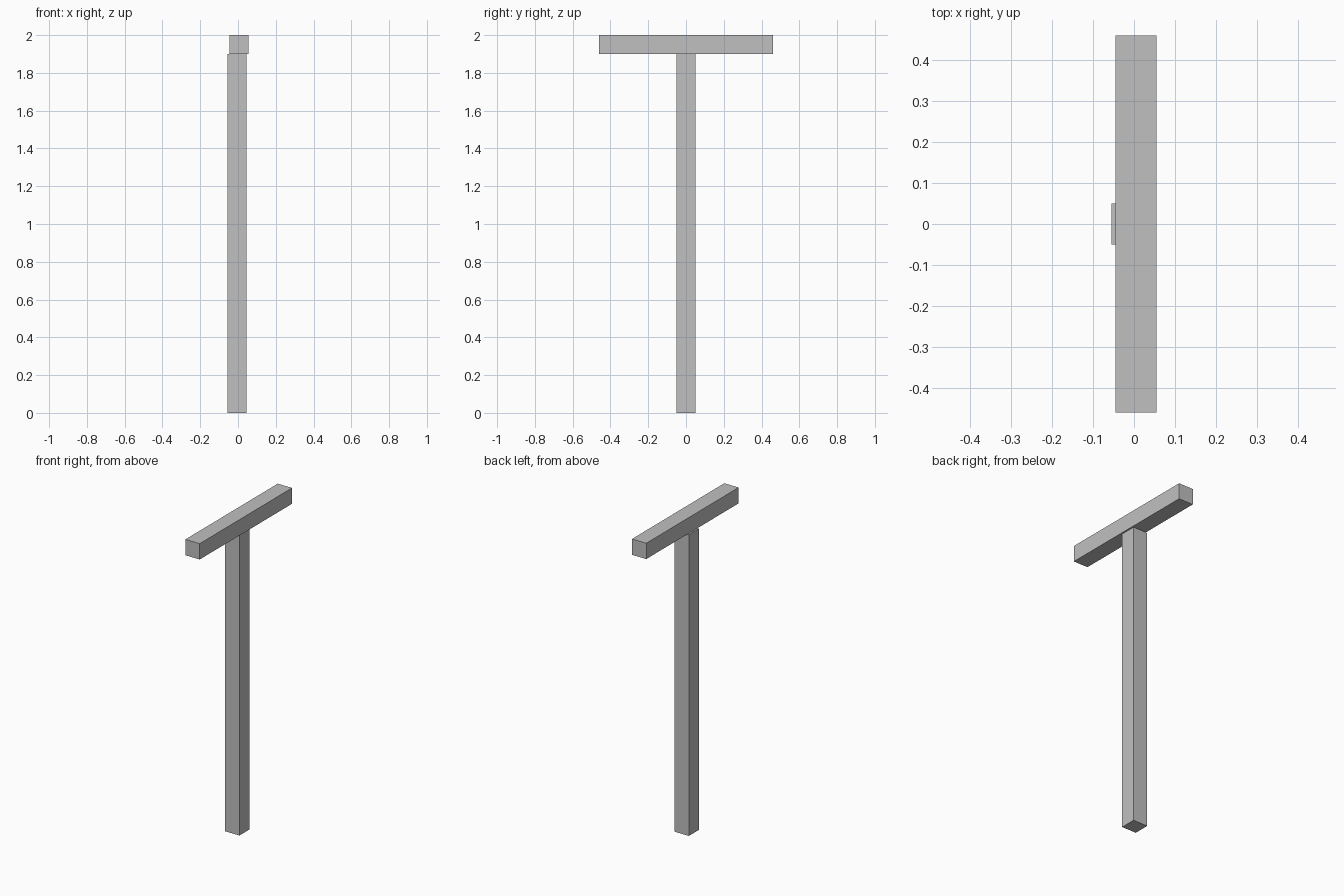
import bpy

# Remove the default cube
default = bpy.data.objects.get("Cube")
if default:
    bpy.data.objects.remove(default, do_unlink=True)

# Single plain grey
GREY = (0.53, 0.53, 0.53, 1.0)
grey = bpy.data.materials.new("plain_grey")
grey.use_nodes = True
grey.diffuse_color = GREY
for node in grey.node_tree.nodes:
    if node.type == "BSDF_PRINCIPLED":
        node.inputs["Base Color"].default_value = GREY


def box(name, low, high):
    """Box between two opposite corners."""
    centre = [(a + b) / 2 for a, b in zip(low, high)]
    size = [b - a for a, b in zip(low, high)]
    bpy.ops.mesh.primitive_cube_add(size=1, location=centre)
    obj = bpy.context.object
    obj.name = name
    obj.scale = size
    bpy.ops.object.transform_apply(location=False, rotation=False, scale=True)
    obj.data.materials.append(grey)
    return obj


THICK = 0.1      # both timbers are square
OFFSET = 0.005   # post and beam sit slightly off each other
BEAM_HALF = 0.46
TOP = 2.0
half = THICK / 2

# Upright post
box("post", (-half - OFFSET, -half, 0), (half - OFFSET, half, TOP - THICK))

# Beam across the top
box("crossbeam", (-half + OFFSET, -BEAM_HALF, TOP - THICK), (half + OFFSET, BEAM_HALF, TOP))
